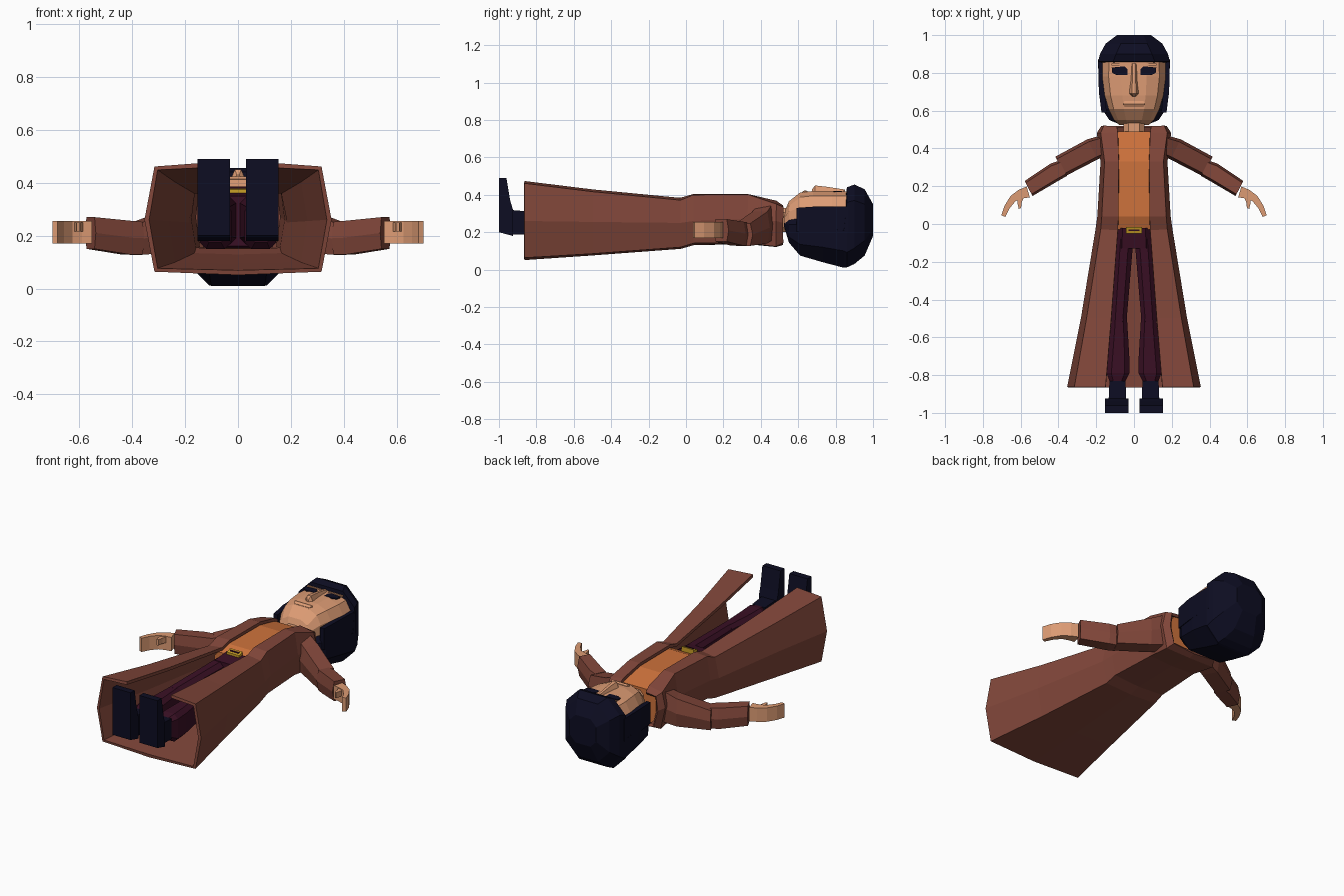
import bpy, bmesh, math
from mathutils import Vector


def mat(name, rgb):
    m = bpy.data.materials.new(name)
    m.diffuse_color = (*rgb, 1)
    return m


BROWN = mat("coat_brown", (0.22, 0.062, 0.042))
ORANGE = mat("shirt_orange", (0.62, 0.17, 0.045))
SKIN = mat("skin", (0.72, 0.33, 0.175))
NAVY = mat("dark_navy", (0.004, 0.004, 0.016))
MAROON = mat("maroon", (0.042, 0.005, 0.018))
GOLD = mat("gold", (0.6, 0.35, 0.02))


def loft(name, rings, material, closed=True):
    """Skin a list of equal point rows; closed rings also get end caps."""
    bm = bmesh.new()
    rows = [[bm.verts.new(p) for p in r] for r in rings]
    n = len(rows[0])
    for a, b in zip(rows, rows[1:]):
        for i in range(n if closed else n - 1):
            j = (i + 1) % n
            bm.faces.new((a[i], a[j], b[j], b[i]))
    if closed:
        bm.faces.new(rows[0])
        bm.faces.new(rows[-1])
    bmesh.ops.recalc_face_normals(bm, faces=bm.faces)
    me = bpy.data.meshes.new(name)
    bm.to_mesh(me)
    bm.free()
    me.materials.append(material)
    ob = bpy.data.objects.new(name, me)
    bpy.context.collection.objects.link(ob)
    return ob


def rect(y, x0, x1, z0, z1, c=0.0):
    """Cross-section across y, with chamfered corners when c > 0."""
    if not c:
        return [(x0, y, z0), (x1, y, z0), (x1, y, z1), (x0, y, z1)]
    return [(x0 + c, y, z0), (x1 - c, y, z0), (x1, y, z0 + c), (x1, y, z1 - c),
            (x1 - c, y, z1), (x0 + c, y, z1), (x0, y, z1 - c), (x0, y, z0 + c)]


def flip(rings, s):
    return [[(s * x, y, z) for x, y, z in r] for r in rings]


def slab(name, pts, z0, z1, material):
    return loft(name, [[(x, y, z) for x, y in pts] for z in (z0, z1)], material)


def mirrored(half, y):
    """Half section (x, z), ending on the centre line, to a full row."""
    left = [(-x, y, z) for x, z in half]
    return left + [(x, y, z) for x, z in half[-2::-1]]


# long open coat: front edge, front corner, side, back corner, back centre
coat_rows = [
    (-0.865, [(.15, .465), (.31, .455), (.345, .26), (.31, .07), (0, .06)]),
    (-0.50, [(.12, .42), (.245, .41), (.272, .255), (.245, .092), (0, .085)]),
    (-0.03, [(.085, .375), (.17, .365), (.195, .25), (.17, .127), (0, .12)]),
    (0.04, [(.082, .395), (.165, .393), (.185, .26), (.165, .148), (0, .14)]),
    (0.33, [(.08, .395), (.15, .395), (.168, .27), (.15, .15), (0, .145)]),
    (0.48, [(.085, .36), (.17, .345), (.188, .26), (.16, .13), (0, .13)]),
    (0.515, [(.09, .335), (.155, .33), (.165, .25), (.14, .15), (0, .14)]),
]
coat = loft("coat", [mirrored(h, y) for y, h in coat_rows], BROWN, closed=False)
sol = coat.modifiers.new("thickness", "SOLIDIFY")
sol.thickness = 0.018
sol.offset = 0

# shirt, neck, hips and belt
loft("shirt", [rect(-.03, -.14, .14, .15, .35, .03), rect(.04, -.14, .14, .17, .378, .03),
               rect(.33, -.13, .13, .17, .382, .03), rect(.49, -.14, .14, .15, .345, .03)], ORANGE)
loft("neck", [rect(.46, -.055, .055, .2, .33, .025), rect(.58, -.055, .055, .2, .33, .025)], SKIN)
loft("hips", [rect(-.13, -.095, .095, .16, .35, .03), rect(-.02, -.09, .09, .15, .365, .03)], MAROON)
loft("belt_buckle", [rect(-.05, -.042, .042, .34, .375), rect(-.015, -.042, .042, .34, .385)], GOLD)
loft("buckle_slot", [rect(-.037, -.03, .03, .37, .384), rect(-.03, -.03, .03, .37, .386)], MAROON)

for s, side in ((-1, "left"), (1, "right")):
    # trouser legs with a wider lower half
    loft("upper_leg_" + side, flip([
        rect(-.08, .003, .096, .165, .35, .025),
        rect(-.52, .04, .12, .18, .325, .02)], s), MAROON)
    loft("lower_leg_" + side, flip([
        rect(-.50, .037, .118, .175, .325, .02),
        rect(-.70, .025, .138, .15, .32, .025),
        rect(-.79, .025, .145, .15, .32, .025),
        rect(-.83, .045, .13, .175, .31, .02)], s), MAROON)
    # boots, toes pointing up
    loft("boot_shaft_" + side, flip([
        rect(-.95, .04, .135, .19, .32), rect(-.83, .045, .13, .185, .31)], s), NAVY)
    prof = [(-1, .2), (-1, .49), (-.96, .49), (-.94, .37), (-.925, .32), (-.925, .18)]
    loft("boot_foot_" + side, [[(s * x, y, z) for y, z in prof] for x in (.03, .153)], NAVY)

    # sleeves: six-sided sections across each arm's direction
    def arm_ring(cx, cy, w, zc, h):
        d = Vector((.45, .89))
        pts = [(-.75, -1), (.75, -1), (1, 0), (.75, 1), (-.75, 1), (-1, 0)]
        return [(s * (cx + d.x * w * a), cy + d.y * w * a, zc + h * b) for a, b in pts]

    loft("upper_sleeve_" + side, [arm_ring(.15, .42, .055, .25, .095),
                                  arm_ring(.22, .395, .06, .225, .085),
                                  arm_ring(.39, .305, .058, .187, .06)], BROWN)
    loft("lower_sleeve_" + side, [arm_ring(.375, .295, .045, .19, .062),
                                  arm_ring(.42, .275, .05, .192, .064),
                                  arm_ring(.558, .188, .045, .21, .06)], BROWN)
    # curled hand and thumb
    path = [(.56, .17, .03), (.60, .158, .025), (.64, .135, .019),
            (.672, .09, .015), (.692, .042, .011)]
    rings = []
    for i, (x, y, w) in enumerate(path):
        a, b = path[max(i - 1, 0)], path[min(i + 1, 4)]
        t = Vector((b[0] - a[0], b[1] - a[1])).normalized()
        rings.append([(s * (x - t.y * w * k), y + t.x * w * k, z)
                      for k, z in ((1, .17), (1, .255), (-1, .255), (-1, .17))])
    loft("hand_" + side, rings, SKIN)
    slab("thumb_" + side, [(s * x, y) for x, y in
         ((.58, .15), (.61, .15), (.618, .115), (.61, .08), (.598, .085), (.594, .115))],
         .215, .25, SKIN)

    # hair in front of the ears
    loft("side_hair_" + side, flip([
        rect(.59, .145, .172, .2, .33), rect(.7, .155, .186, .2, .338),
        rect(.87, .15, .19, .2, .338)], s), NAVY)
    # eye and brow plates
    slab("eye_" + side, [(s * x, y) for x, y in
         ((.035, .79), (.09, .788), (.115, .8), (.118, .828), (.05, .835), (.035, .82))],
         .415, .4215, NAVY)
    slab("brow_" + side, [(s * x, y) for x, y in
         ((.025, .84), (.12, .84), (.12, .85), (.025, .85))], .415, .4225, SKIN)

# hair shell with fringe
hair = [(.525, .07, .23, .265, .01), (.55, .13, .145, .27, .03), (.61, .17, .075, .3, .06),
        (.73, .186, .04, .3, .08), (.845, .19, .01, .3, .09), (.86, .19, .012, .44, .08),
        (.90, .18, .03, .455, .085), (.955, .15, .075, .43, .08), (1.0, .09, .18, .35, .04)]
loft("hair", [rect(y, -w, w, a, b, c) for y, w, a, b, c in hair], NAVY)

# faceted face, chin to forehead
face = [(.525, .08, .25, .305), (.55, .105, .24, .365), (.61, .135, .24, .412),
        (.68, .155, .24, .42), (.78, .168, .24, .42), (.87, .165, .24, .418)]
loft("face", [[(-w, y, a), (-w, y, b - (b - a) * .45), (-w * .8, y, b - .025), (-w * .4, y, b),
               (w * .4, y, b), (w * .8, y, b - .025), (w, y, b - (b - a) * .45), (w, y, a)]
              for y, w, a, b in face], SKIN)

# wedge nose and mouth ridge
loft("nose", [[(-w, y, .40), (-w * .35, y, z), (w * .35, y, z), (w, y, .40)]
              for y, w, z in ((.675, .015, .43), (.69, .034, .45), (.76, .024, .442), (.85, .02, .428))], SKIN)
loft("mouth", [rect(.62, -.05, .05, .39, .415), rect(.635, -.06, .06, .39, .424),
               rect(.65, -.05, .05, .39, .42)], SKIN)
